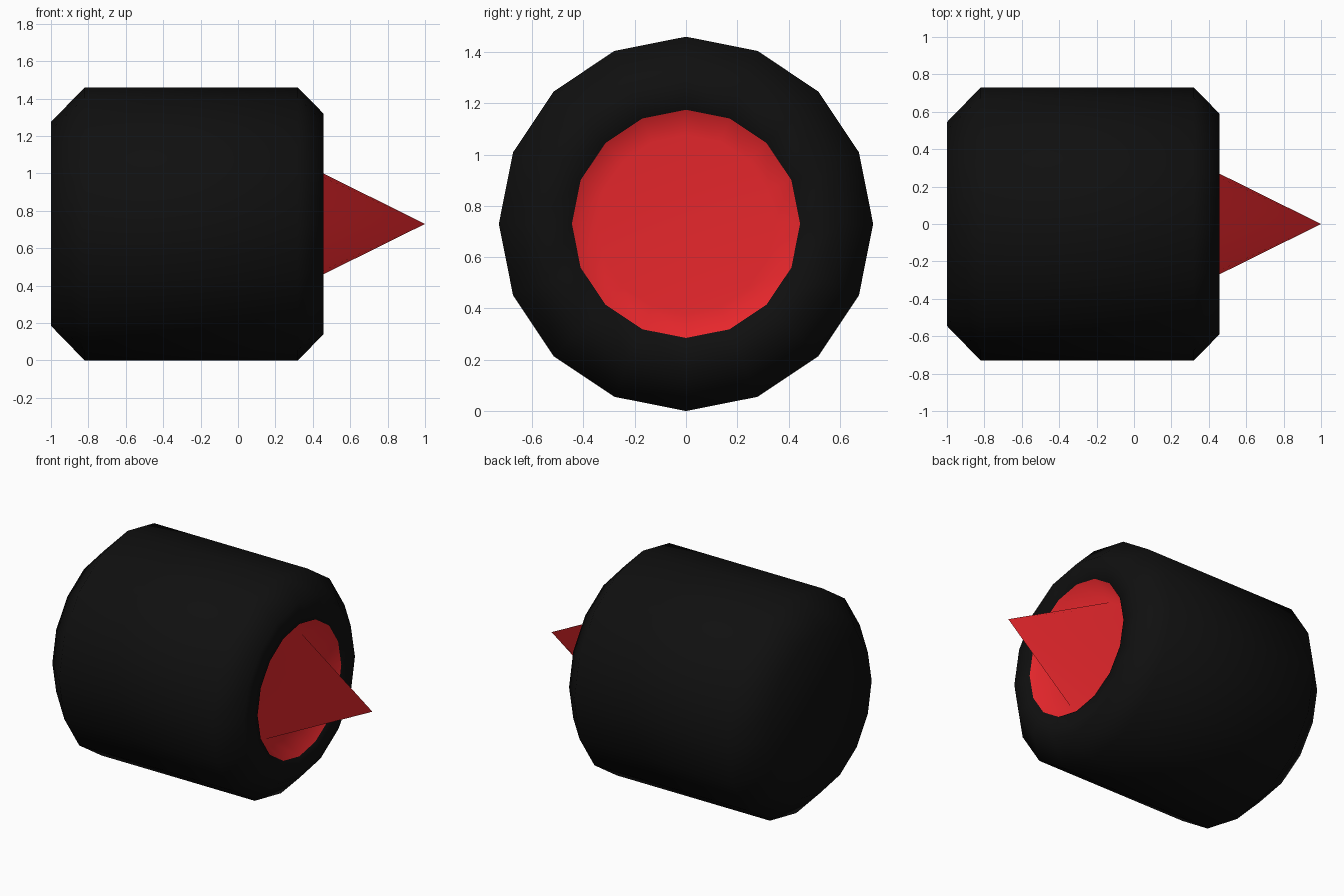
import bpy, bmesh, math

if "Cube" in bpy.data.objects:
    bpy.data.objects.remove(bpy.data.objects["Cube"])

SIDES = 16
CENTRE_Z = 0.73


def material(name, colour):
    mat = bpy.data.materials.new(name)
    mat.diffuse_color = (*colour, 1.0)
    mat.use_nodes = True
    mat.node_tree.nodes["Principled BSDF"].inputs["Base Color"].default_value = mat.diffuse_color
    return mat


def lathe(name, profile, mats, first_red):
    """Revolve (x, radius) points about the X axis; later bands use the second material."""
    bm = bmesh.new()
    rings = []
    for x, r in profile:
        if r == 0:
            rings.append([bm.verts.new((x, 0, CENTRE_Z))])
            continue
        angles = [2 * math.pi * i / SIDES for i in range(SIDES)]
        rings.append([bm.verts.new((x, r * math.sin(a), CENTRE_Z + r * math.cos(a)))
                      for a in angles])
    bm.faces.new(rings[0])  # flat back cap
    for band, (a, b) in enumerate(zip(rings, rings[1:])):
        for i in range(SIDES):
            j = (i + 1) % SIDES
            corners = [a[i], a[j], b[0]] if len(b) == 1 else [a[i], a[j], b[j], b[i]]
            face = bm.faces.new(corners)
            face.material_index = int(band >= first_red)
    for face in bm.faces:
        face.smooth = True
    bmesh.ops.recalc_face_normals(bm, faces=bm.faces)
    mesh = bpy.data.meshes.new(name)
    bm.to_mesh(mesh)
    bm.free()
    for mat in mats:
        mesh.materials.append(mat)
    obj = bpy.data.objects.new(name, mesh)
    bpy.context.collection.objects.link(obj)
    return obj


black = material("black", (0.005, 0.005, 0.005))
red = material("red", (0.8, 0.02, 0.025))

# Chamfered black barrel, red dished recess and pointed red cone as one smooth skin
lathe("barrel_with_spike",
      [(-1.0, 0.545), (-0.82, 0.73), (0.32, 0.73), (0.457, 0.59),
       (0.457, 0.445), (0.30, 0.347), (1.0, 0)],
      [black, red], first_red=4)
